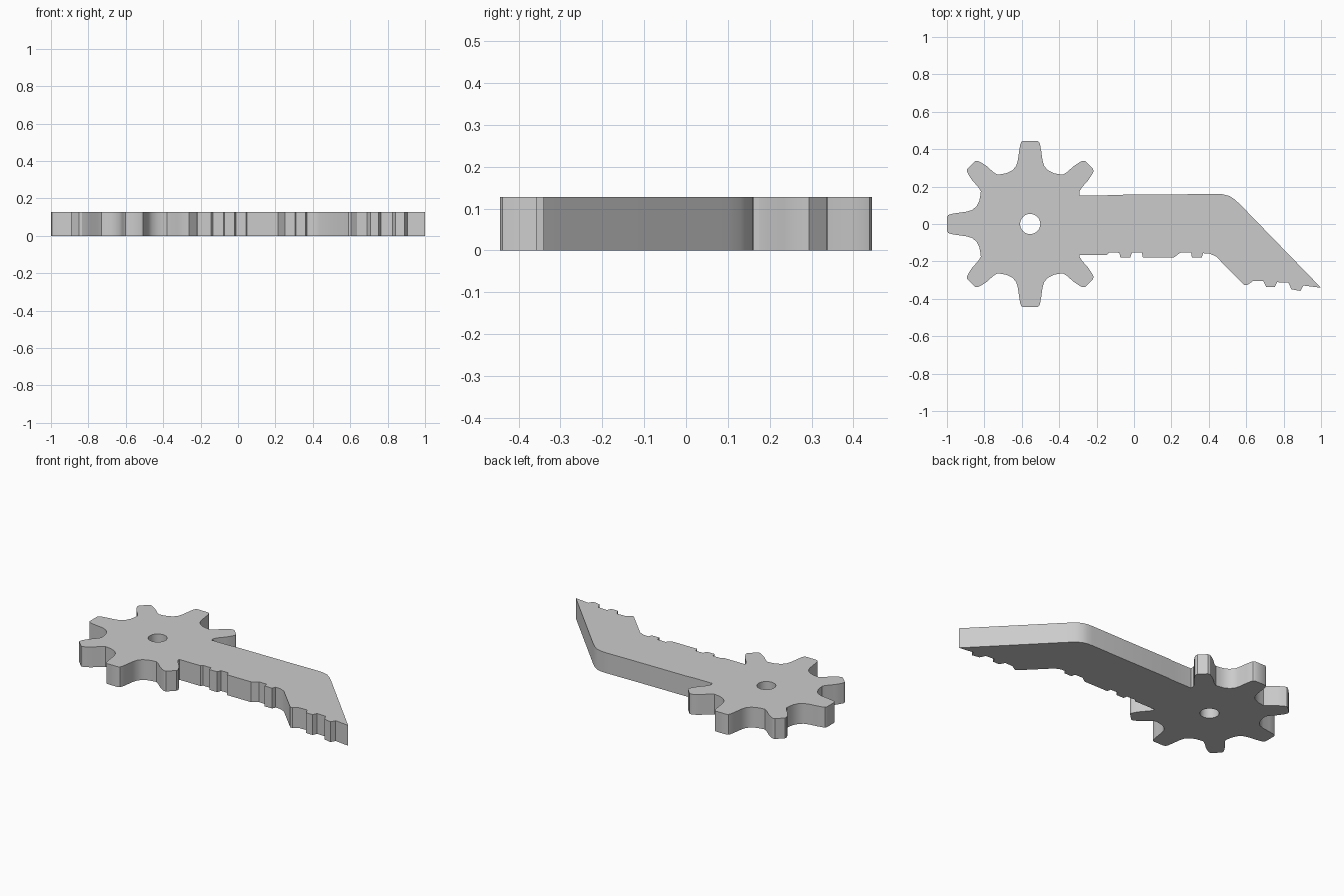
import bpy, bmesh
from math import cos, sin, pi, radians
from mathutils import Vector, Matrix

THICK = 0.127
HUB = Vector((-0.555, 0.0))

if "Cube" in bpy.data.objects:
    bpy.data.objects.remove(bpy.data.objects["Cube"])

# Half tooth profiles, root to tip: (distance from hub, half width)
WIDE = [(.267, .15), (.272, .125), (.287, .095), (.31, .075), (.34, .066),
        (.39, .059), (.425, .053), (.439, .047), (.445, .036)]
NARROW = [(.31, .063), (.335, .057), (.385, .054), (.415, .048),
          (.437, .041), (.446, .03)]


def tooth(angle, half):
    """Full tooth outline, mirrored about its axis and turned into place."""
    turn = Matrix.Rotation(radians(angle), 2)
    pts = [(r, -w) for r, w in half] + [(r, w) for r, w in reversed(half)]
    return [HUB + turn @ Vector(p) for p in pts]


# Gear head: seven teeth, the eighth place is taken by the blade
outline = []
for i in range(1, 8):
    outline += tooth(45 * i, NARROW if i % 2 else WIDE)

# Blade: notched lower edge, pointed tip, rounded elbow, straight upper edge
outline += [Vector(p) for p in [
    (-.29, -.165), (-.144, -.165), (-.134, -.152), (-.078, -.154), (-.073, -.178),
    (-.02, -.178), (-.01, -.152), (.042, -.153), (.047, -.178), (.214, -.178),
    (.25, -.152), (.305, -.153), (.31, -.179), (.362, -.179), (.37, -.156),
    (.405, -.159), (.438, -.173), (.59, -.327), (.605, -.327), (.635, -.306),
    (.69, -.304), (.708, -.338), (.752, -.338), (.765, -.311), (.825, -.314),
    (.842, -.349), (.89, -.358), (.906, -.329), (1, -.341),
    (.575, .097), (.54, .13), (.51, .15), (.475, .159), (.44, .161),
    (.2, .158), (-.12, .156), (-.16, .152), (-.29, .152)]]

# Round hole through the hub
hole = [HUB + 0.054 * Vector((cos(a), sin(a)))
        for a in (2 * pi * k / 32 for k in range(32))]

# Fill the outline around the hole and extrude to thickness
bm = bmesh.new()
edges = []
for loop in (outline, hole):
    vs = [bm.verts.new((p.x, p.y, 0)) for p in loop]
    edges += [bm.edges.new((vs[k - 1], vs[k])) for k in range(len(vs))]
bmesh.ops.triangle_fill(bm, use_beauty=True, edges=edges, normal=(0, 0, 1))
top = bmesh.ops.extrude_face_region(bm, geom=bm.faces[:])["geom"]
bmesh.ops.translate(bm, vec=(0, 0, THICK),
                    verts=[g for g in top if isinstance(g, bmesh.types.BMVert)])
bmesh.ops.recalc_face_normals(bm, faces=bm.faces[:])

mesh = bpy.data.meshes.new("gear_key")
bm.to_mesh(mesh)
bm.free()
key = bpy.data.objects.new("gear_key", mesh)
bpy.context.collection.objects.link(key)

# Plain grey
grey = bpy.data.materials.new("grey")
grey.use_nodes = True
grey.diffuse_color = (0.6, 0.6, 0.6, 1)
grey.node_tree.nodes["Principled BSDF"].inputs["Base Color"].default_value = (0.6, 0.6, 0.6, 1)
mesh.materials.append(grey)

# Smooth the rounded flanks, keep the corners sharp
bpy.ops.object.select_all(action="DESELECT")
key.select_set(True)
bpy.context.view_layer.objects.active = key
bpy.ops.object.shade_smooth_by_angle(angle=radians(32))
